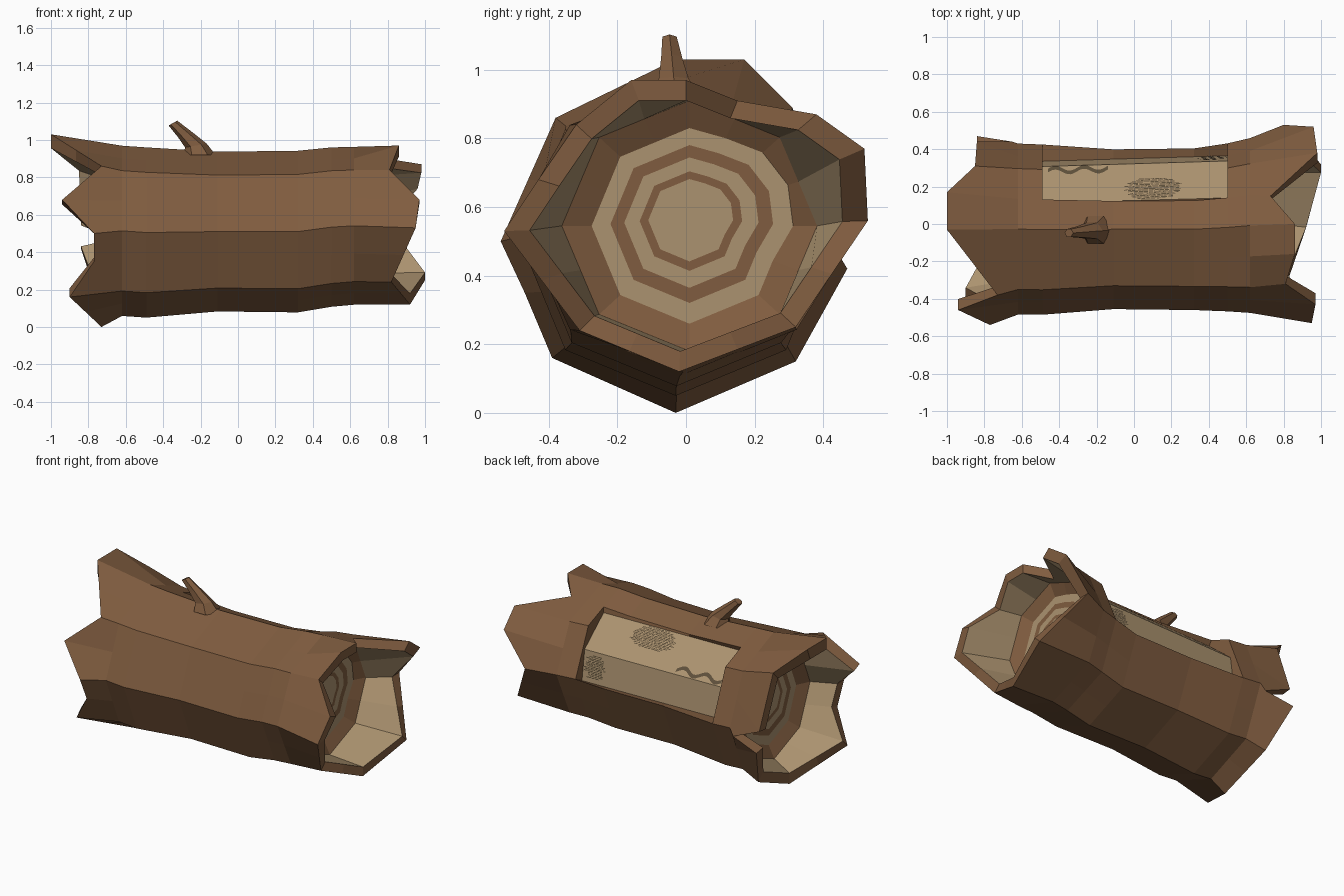
import bpy, bmesh, random
from math import sin, cos, pi, sqrt
from mathutils import Vector

random.seed(4)
cube = bpy.data.objects.get("Cube")
if cube:
    bpy.data.objects.remove(cube)


def material(name, colour):
    mat = bpy.data.materials.new(name)
    mat.use_nodes = True
    mat.diffuse_color = (*colour, 1)
    mat.node_tree.nodes["Principled BSDF"].inputs["Base Color"].default_value = (*colour, 1)
    return mat


MATS = [material("bark brown", (.215, .108, .05)),
        material("pale wood", (.41, .29, .16)),
        material("dark carving", (.11, .078, .042))]
BARK, WOOD, CARVING = range(3)
N = 16


class Builder:
    """Collects quads with a material, then turns them into an object."""

    def __init__(self):
        self.bm = bmesh.new()

    def face(self, points, mat):
        f = self.bm.faces.new([self.bm.verts.new(p) for p in points])
        f.material_index = mat

    def bridge(self, a, b, mat, skip=(), closed=True):
        n = len(a)
        for i in range(n if closed else n - 1):
            j = (i + 1) % n
            if i not in skip:
                self.face((a[i], a[j], b[j], b[i]), mat)

    def finish(self, name, fix_normals=True):
        bmesh.ops.remove_doubles(self.bm, verts=self.bm.verts, dist=.0005)
        if fix_normals:
            bmesh.ops.recalc_face_normals(self.bm, faces=self.bm.faces)
        mesh = bpy.data.meshes.new(name)
        self.bm.to_mesh(mesh)
        self.bm.free()
        for m in MATS:
            mesh.materials.append(m)
        obj = bpy.data.objects.new(name, mesh)
        bpy.context.collection.objects.link(obj)
        return obj


def ring(x, cy, cz, ry, rz, bulge={}):
    """Octagon with extra points halfway along each side, some pushed out."""
    points = []
    for i in range(N):
        k = (cos(pi / 8) if i % 2 else 1) * bulge.get(i, 1)
        points.append(Vector((x, cy + ry * k * cos(i * pi / 8), cz + rz * k * sin(i * pi / 8))))
    return points


def jagged(points):
    """Broken rim: given corners by angle step, the gaps filled halfway."""
    return [Vector(points[i]) if i in points else
            (Vector(points[i - 1]) + Vector(points[(i + 1) % N])) / 2 for i in range(N)]


# Broken rims, counted from the back over the top to the front
left_rim = jagged({0: (.8, .53, .56), 1: (.96, .52, .77), 2: (.98, .38, .87),
                   3: (.73, .15, .91), 4: (.86, 0, .97), 5: (.86, -.16, .97),
                   6: (.81, -.32, .84), 7: (.97, -.43, .68), 8: (.95, -.53, .53),
                   10: (.82, -.31, .24), 12: (.92, -.02, .12), 14: (1, .32, .25)})
right_rim = jagged({0: (-.65, .44, .47), 1: (-.84, .44, .55), 2: (-.85, .31, .89),
                    3: (-1, .17, 1.03), 4: (-1, -.03, 1.03), 6: (-.73, -.38, .86),
                    7: (-.94, -.46, .68), 8: (-.77, -.54, .5), 9: (-.77, -.47, .35),
                    10: (-.9, -.39, .16), 12: (-.73, -.03, 0), 14: (-.75, .32, .15),
                    15: (-.84, .47, .42)})

# Bark tube, leaving a window open in the upper back
stations = [ring(*s) for s in ((-.62, -.027, .514, .457, .455), (-.49, -.03, .505, .455, .455),
                               (-.11, -.028, .51, .427, .427), (.32, -.028, .51, .432, .432),
                               (.5, -.018, .534, .449, .426), (.62, -.008, .541, .467, .422))]
rows = [right_rim] + stations + [left_rim]
first, last = 2, 5
b = Builder()
for s in range(len(rows) - 1):
    b.bridge(rows[s], rows[s + 1], BARK, skip=range(3) if first <= s < last else ())

# Hollow ends: rim thickness, pale lining, brown band and growth rings
swollen = {0: 1.06, 1: 1.18, 2: 1.06, 3: 1.05}
for rim, deep_x, disc_x, cy, cz, bulge in ((left_rim, .66, .62, .01, .545, swollen),
                                           (right_rim, -.62, -.58, -.03, .5, {})):
    centre = Vector((0, cy - .01, cz))
    inner = []
    for p in rim:
        q = centre + (p - centre) * .86
        q.x = p.x
        inner.append(q)
    deep = ring(deep_x, cy, cz, .372, .365)
    b.bridge(rim, inner, BARK)
    b.bridge(inner, deep, WOOD)
    previous = deep
    for radius, mat in ((.285, BARK), (.23, WOOD), (.19, BARK), (.145, WOOD), (.12, BARK)):
        loop = ring(disc_x, cy, cz + (.285 - radius) * .1, radius, radius, bulge)
        b.bridge(previous, loop, mat)
        previous = loop
    b.face(previous, WOOD)

# Exposed core behind the window, with walls cut through the bark
core_low, core_mid, core_top = (.35, .5), (.322, .695), (.125, .86)
core_profile = [core_low, core_mid, (.245, .76), core_top]
outer = [[rows[s][i] for i in range(4)] for s in range(first, last + 1)]
core = [[Vector((line[0].x, y + .03 * line[0].x, z)) for y, z in core_profile]
        for line in outer]
for s in range(len(core) - 1):
    b.bridge(core[s], core[s + 1], WOOD, closed=False)
for end in (0, -1):
    b.bridge(outer[end], core[end], BARK, closed=False)
    b.bridge([line[end] for line in outer], [line[end] for line in core], BARK, closed=False)
b.finish("hollow_log")

# Snapped branch stub
b = Builder()
loops = [[Vector((cx + rx * cos(a), -.03 - (z - .91) * .1 + ry * sin(a), z + tilt * cos(a)))
          for a in [k * pi / 3 for k in range(6)]]
         for cx, z, rx, ry, tilt in ((-.205, .92, .085, .085, 0), (-.225, .97, .058, .05, .01),
                                     (-.285, 1.03, .036, .035, .015),
                                     (-.348, 1.09, .023, .024, .013))]
for a, c in zip(loops, loops[1:]):
    b.bridge(a, c, BARK)
b.face(loops[-1], BARK)
b.finish("branch_stub")


def on_core(x, t, low=False):
    """Point just above the upper or lower face of the exposed core."""
    a, c = (core_mid, core_low) if low else (core_top, core_mid)
    edge = Vector((0, c[0] - a[0], c[1] - a[1]))
    normal = Vector((0, -edge.z, edge.y)).normalized()
    return Vector((x, a[0] + .03 * x, a[1])) + edge * t + normal * .005


# Wavy worm track
b = Builder()
for k in range(24):
    track = []
    for f in (k / 24, (k + 1) / 24):
        mid = .87 + .07 * sin(f * 13)
        track.append([on_core(-.46 + .32 * f, mid + w) for w in (-.05, .05)])
    b.face((track[0][0], track[1][0], track[1][1], track[0][1]), CARVING)
b.finish("worm_track", False)

# Two patches of fine scratches
for name, x0, x1, t0, t1, low in (("upper_scratches", -.06, .26, .02, .58, False),
                                  ("lower_scratches", .33, .49, .1, .85, True)):
    b = Builder()
    count = 15
    for r in range(count):
        v = (r + .5) / count
        half = (x1 - x0) / 2 * sqrt(1 - (2 * v - 1) ** 2 * .8)
        x, end = (x0 + x1) / 2 - half + random.uniform(0, .03), (x0 + x1) / 2 + half - .02
        t, w = t0 + (t1 - t0) * v, (t1 - t0) / count * .3
        while x < end:
            step = random.uniform(.015, .035)
            lean = random.uniform(-w, w) * .7
            b.face((on_core(x, t - w, low), on_core(x + step, t - w + lean, low),
                    on_core(x + step, t + w + lean, low), on_core(x, t + w, low)), CARVING)
            x += step + .004
    b.finish(name, False)
